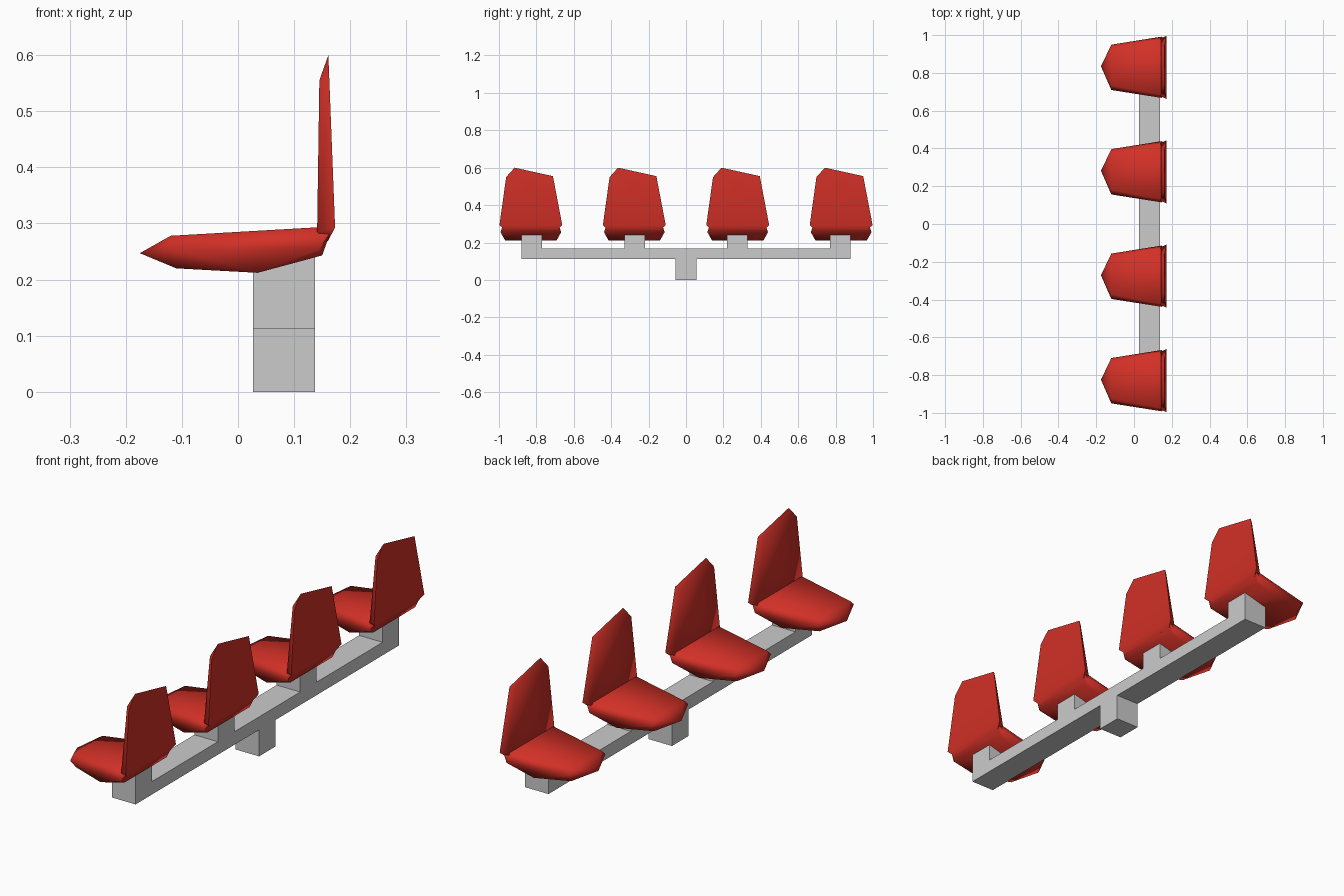
import bpy, bmesh, math

if "Cube" in bpy.data.objects:
    bpy.data.objects.remove(bpy.data.objects["Cube"])

red = bpy.data.materials.new("red_plastic")
red.diffuse_color = (0.65, 0.03, 0.02, 1)
red.use_nodes = True
red.node_tree.nodes["Principled BSDF"].inputs["Base Color"].default_value = red.diffuse_color


def add_mesh(name, bm, mat=None, smooth=False):
    bmesh.ops.recalc_face_normals(bm, faces=bm.faces)
    me = bpy.data.meshes.new(name)
    bm.to_mesh(me)
    bm.free()
    ob = bpy.data.objects.new(name, me)
    bpy.context.collection.objects.link(ob)
    if mat:
        me.materials.append(mat)
    if smooth:
        bpy.ops.object.select_all(action='DESELECT')
        bpy.context.view_layer.objects.active = ob
        ob.select_set(True)
        bpy.ops.object.shade_smooth_by_angle(angle=math.radians(60))
    return ob


def hull(name, points):
    """Faceted moulded shell wrapped around a few points."""
    bm = bmesh.new()
    for p in points:
        bm.verts.new(p)
    res = bmesh.ops.convex_hull(bm, input=bm.verts)
    bmesh.ops.delete(bm, geom=[v for v in bm.verts if not v.link_faces], context='VERTS')
    return add_mesh(name, bm, red, True)


def both(x, y, z):
    return [(x, y, z), (x, -y, z)]


# Steel frame: one side outline swept through the beam's depth
X0, X1 = 0.027, 0.137
W, POSTS = 0.055, (-0.825, -0.275, 0.275, 0.825)
LOW, HIGH, TOP = 0.112, 0.167, 0.252
outline = [(-0.88, LOW), (-W, LOW), (-W, 0), (W, 0), (W, LOW), (0.88, LOW)]
for c in reversed(POSTS):
    outline += [(c + W, HIGH), (c + W, TOP), (c - W, TOP), (c - W, HIGH)]
outline = [p for p in outline if not (abs(p[0]) > 0.87 and p[1] == HIGH)]
bm = bmesh.new()
face = bm.faces.new([bm.verts.new((X0, y, z)) for y, z in outline])
out = bmesh.ops.extrude_face_region(bm, geom=[face])
bmesh.ops.translate(bm, vec=(X1 - X0, 0, 0),
                    verts=[v for v in out["geom"] if isinstance(v, bmesh.types.BMVert)])
add_mesh("support_frame", bm)

# Seat pan: pointed front, rounded rim, shallow keel underneath
pan_points = ([(-0.175, 0.005, 0.247)]
              + both(-0.12, 0.12, 0.255) + both(0.145, 0.162, 0.255)
              + both(-0.12, 0.095, 0.278) + both(0.14, 0.145, 0.293)
              + both(-0.11, 0.095, 0.22) + both(0.035, 0.138, 0.212)
              + both(0.15, 0.14, 0.243) + both(0.165, 0.152, 0.285))
pan = hull("seat_pan", pan_points)

# Backrest: flared at the bottom, lopsided peak at the top
back_points = (both(0.141, 0.152, 0.285) + both(0.173, 0.168, 0.293)
               + both(0.16, 0.14, 0.268)
               + [(0.145, -0.118, 0.555), (0.163, -0.132, 0.55),
                  (0.161, -0.087, 0.6), (0.145, 0.105, 0.545),
                  (0.162, 0.118, 0.555)])
back = hull("backrest", back_points)

# Repeat the seat along the beam
for i, step in enumerate((-1.5, -0.5, 0.5, 1.5)):
    for part in (pan, back):
        ob = part if i == 0 else part.copy()
        if i:
            bpy.context.collection.objects.link(ob)
        ob.location = (0, step * 0.553, 0)
